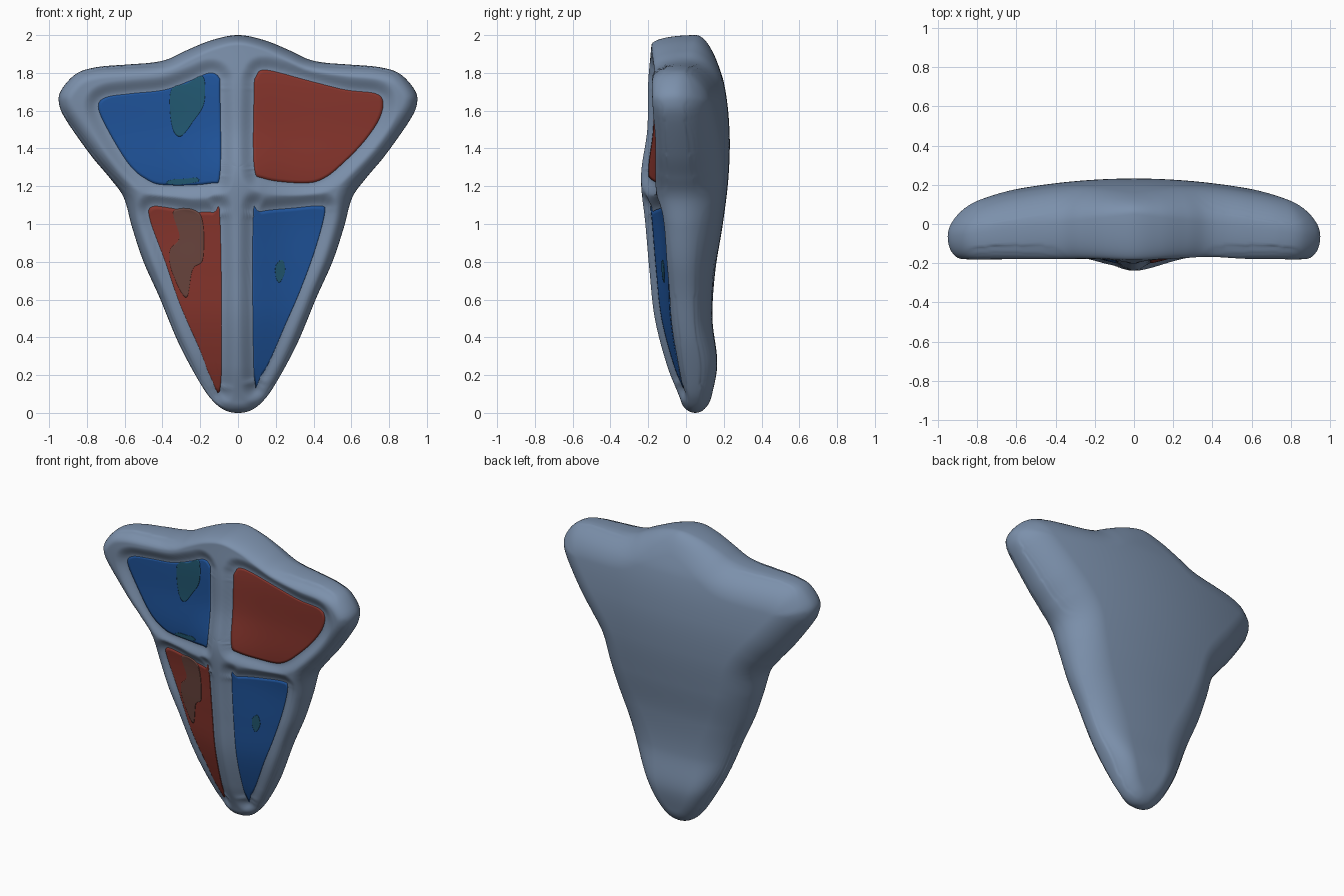
import bpy
import math
from mathutils import Vector
from mathutils.kdtree import KDTree

if "Cube" in bpy.data.objects:
    bpy.data.objects.remove(bpy.data.objects["Cube"], do_unlink=True)


def material(name, rgb):
    m = bpy.data.materials.new(name)
    m.use_nodes = True
    m.diffuse_color = (*rgb, 1)
    m.node_tree.nodes["Principled BSDF"].inputs["Base Color"].default_value = (*rgb, 1)
    return m


STEEL = material("steel blue", (0.2, 0.28, 0.41))
BLUE = material("deep blue", (0.014, 0.09, 0.335))
RED = material("brick red", (0.245, 0.036, 0.026))
TEAL = material("dull teal", (0.016, 0.1, 0.17))
BROWN = material("dull brown", (0.145, 0.06, 0.048))


def spline(a, b, c, d, t):
    return b + (c - a) * (t / 2) + (a * 2 - b * 5 + c * 4 - d) * (t * t / 2) \
        + (b * 3 - a - c * 3 + d) * (t ** 3 / 2)


def smooth_loop(points):
    """Closed, evenly sampled outline, counterclockwise seen from the front."""
    p = [Vector(q) for q in points]
    n = len(p)
    loop = []
    for i in range(n):
        steps = max(2, math.ceil((p[(i + 1) % n] - p[i]).length / .015))
        loop += [spline(p[i - 1], p[i], p[(i + 1) % n], p[(i + 2) % n], k / steps)
                 for k in range(steps)]
    area = sum(loop[i - 1].cross(loop[i]) for i in range(len(loop)))
    return loop if area > 0 else loop[::-1]


def profile(values, z):
    """Smooth curve through values spaced evenly from the bottom to the top."""
    last = len(values) - 1
    f = min(max(z / 2, 0), 1) * last
    i = min(int(f), last - 1)
    v = [values[min(max(i + k, 0), last)] for k in (-1, 0, 1, 2)]
    return spline(*v, f - i)


def mirrored(points):
    return [(-x, z) for x, z in points]


def tree_of(loop):
    t = KDTree(len(loop))
    for i, p in enumerate(loop):
        t.insert((p.x, p.y, 0), i)
    t.balance()
    return t


def inside(loop, x, z):
    hit = False
    for i, b in enumerate(loop):
        a = loop[i - 1]
        if (a.y > z) != (b.y > z) and x < a.x + (z - a.y) * (b.x - a.x) / (b.y - a.y):
            hit = not hit
    return hit


# Outlines
half = [(.14, 1.973), (.275, 1.918), (.37, 1.873), (.46, 1.854), (.59, 1.844), (.75, 1.83),
        (.857, 1.795), (.935, 1.71), (.948, 1.64), (.91, 1.55), (.78, 1.365),
        (.68, 1.245), (.605, 1.14), (.56, .98), (.5, .8), (.415, .61), (.31, .36),
        (.19, .14), (.12, .05), (.06, .01)]
outline = smooth_loop([(0, 2)] + half + [(0, 0)] + mirrored(half)[::-1])
panels = {
    "upper_left_panel": (RED, [
        (.085, 1.7), (.095, 1.78), (.15, 1.815), (.38, 1.757), (.57, 1.71), (.73, 1.69),
        (.768, 1.64), (.745, 1.55), (.67, 1.44), (.57, 1.335), (.46, 1.245), (.35, 1.217),
        (.14, 1.24), (.085, 1.31)]),
    "upper_right_panel": (BLUE, mirrored([
        (.095, 1.7), (.1, 1.775), (.15, 1.8), (.25, 1.76), (.39, 1.71), (.57, 1.69),
        (.7, 1.67), (.74, 1.62), (.69, 1.5), (.58, 1.32), (.49, 1.24), (.39, 1.207),
        (.15, 1.215), (.095, 1.27)])),
    "lower_left_panel": (BLUE, [
        (.08, 1.02), (.12, 1.065), (.3, 1.085), (.43, 1.095), (.46, 1.065), (.41, .87),
        (.33, .65), (.25, .465), (.17, .28), (.12, .195), (.085, .195)]),
    "lower_right_panel": (RED, mirrored([
        (.095, 1.02), (.13, 1.06), (.25, 1.063), (.36, 1.085), (.46, 1.09), (.465, 1.02),
        (.385, .8), (.305, .57), (.2, .33), (.145, .19), (.09, .165)])),
}
panels = {name: (mat, smooth_loop(points)) for name, (mat, points) in panels.items()}
edge_tree = tree_of(outline)
panel_trees = [(loop, tree_of(loop)) for _, loop in panels.values()]


# Surface shape: recessed panels, raised frame, rounded edge
FRONT = [.02, -.07, -.135, -.163, -.185, -.208, -.175, -.17, -.15]
DROP = [.06, .06, .06, .06, .065, .06, .03, .02, .02]
SWEEP = [.1, .1, .1, .1, .08, .04, .01, 0, 0]
BACK = [.12, .165, .14, .155, .195, .225, .23, .2, .12]
FRONT_RADIUS = [.05, .07, .09, .09, .09, .09, .08, .07, .05]
BACK_RADIUS = [.08, .12, .2, .2, .2, .2, .2, .17, .1]


def rounded(x, z, y, radii):
    d = edge_tree.find((x, z, 0))[2]
    middle = .05 - .12 * abs(x)
    t = 1 - min(d / profile(radii, z), 1)
    return middle + (y - middle) * math.sqrt(1 - t * t)


def front(x, z):
    loop, tree = min(panel_trees, key=lambda p: p[1].find((x, z, 0))[2])
    s = 0 if inside(loop, x, z) else min(tree.find((x, z, 0))[2] / .08, 1)
    raised = .03 * s * s * (3 - 2 * s)
    fall = profile(DROP, z) * (1 - math.exp(-(x / .2) ** 2)) + profile(SWEEP, z) * x * x
    return rounded(x, z, profile(FRONT, z) + fall - raised, FRONT_RADIUS)


def back(x, z):
    return rounded(x, z, profile(BACK, z) - .15 * x * x, BACK_RADIUS)


def ringed(name, loop, center, rings, mat, closed=False):
    """Concentric rings of a loop; each ring is (scale, depth function)."""
    n = len(loop)
    verts = []
    for scale, depth in rings:
        for p in loop:
            q = center + (p - center) * scale
            verts.append((q.x, depth(q.x, q.y), q.y))
    faces = [(i * n + j, i * n + n + j, i * n + n + (j + 1) % n, i * n + (j + 1) % n)
             for i in range(len(rings) - 1) for j in range(n)]
    caps = [(0, rings[0][1], 1)]
    if closed:
        caps.append(((len(rings) - 1) * n, rings[-1][1], -1))
    for start, depth, way in caps:
        verts.append((center.x, depth(*center), center.y))
        faces += [(len(verts) - 1, start + j, start + (j + 1) % n)[::way] for j in range(n)]
    mesh = bpy.data.meshes.new(name)
    mesh.from_pydata(verts, [], faces)
    mesh.materials.append(mat)
    mesh.polygons.foreach_set("use_smooth", [True] * len(mesh.polygons))
    obj = bpy.data.objects.new(name, mesh)
    bpy.context.collection.objects.link(obj)


# Shield body
COUNT = 80
scales = [1 - (1 - k / COUNT) ** 1.5 for k in range(1, COUNT + 1)]
ringed("shield_body", outline, Vector((0, 1.3)),
       [(s, front) for s in scales] + [(s, back) for s in scales[-2::-1]], STEEL, True)


def plate(name, loop, mat, lift):
    """Thin coloured plate that follows the front, its border tucked in."""
    center = sum(loop, Vector((0, 0))) / len(loop)
    rings = [(k / 20, lambda x, z: front(x, z) - lift) for k in range(1, 21)]
    rings.append((1, lambda x, z: front(x, z) + .002))
    ringed(name, loop, center, rings, mat)


# Painted panels
for name, (mat, loop) in panels.items():
    plate(name, loop, mat, .004)

# Worn patches on the panels
patches = [
    ("upper_worn_patch", TEAL, [(-.35, 1.715), (-.27, 1.745), (-.185, 1.78), (-.18, 1.64),
                                (-.24, 1.54), (-.3, 1.465), (-.34, 1.49), (-.36, 1.6)]),
    ("upper_worn_strip", TEAL, [(-.38, 1.215), (-.35, 1.235), (-.28, 1.24), (-.22, 1.245),
                                (-.21, 1.225), (-.3, 1.21)]),
    ("lower_worn_spot", TEAL, [(.2, .78), (.235, .81), (.25, .75), (.22, .69), (.2, .72)]),
    ("lower_worn_patch", BROWN, [(-.34, 1.07), (-.2, 1.05), (-.185, .82), (-.24, .76),
                                 (-.275, .61), (-.35, .75), (-.36, .86), (-.31, .93)]),
]
for name, mat, points in patches:
    plate(name, smooth_loop(points), mat, .007)
